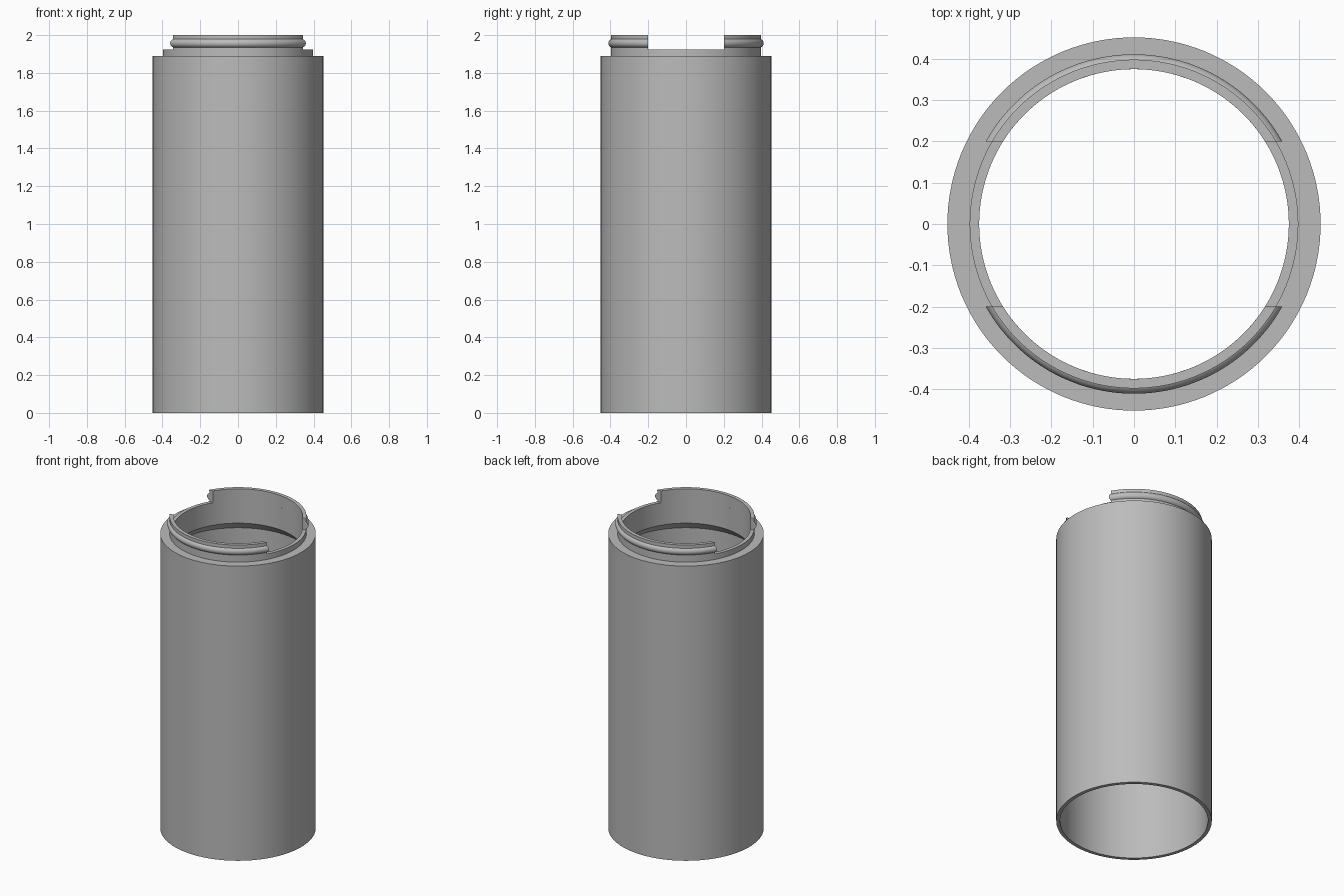
import bpy, bmesh, math

if "Cube" in bpy.data.objects:
    bpy.data.objects.remove(bpy.data.objects["Cube"], do_unlink=True)

grey = bpy.data.materials.new("plain grey")
grey.use_nodes = True
colour = (0.5, 0.5, 0.5, 1)
grey.diffuse_color = colour
grey.node_tree.nodes["Principled BSDF"].inputs["Base Color"].default_value = colour


def sweep(name, profile, steps, span=None):
    """Sweep a closed (radius, z) profile round z; span(r) gives the arc's two angles."""
    bm = bmesh.new()
    rows = []
    for r, z in profile:
        a, b = span(r) if span else (0, math.tau)
        count = steps + 1 if span else steps
        angles = [a + (b - a) * i / steps for i in range(count)]
        rows.append([bm.verts.new((r * math.cos(t), r * math.sin(t), z)) for t in angles])
    for p, q in zip(rows, rows[1:] + rows[:1]):
        for i in range(steps):
            j = (i + 1) % len(p)
            bm.faces.new((p[i], p[j], q[j], q[i]))
    if span:
        for end in (0, -1):
            bm.faces.new([row[end] for row in rows])
    bmesh.ops.recalc_face_normals(bm, faces=bm.faces)
    mesh = bpy.data.meshes.new(name)
    bm.to_mesh(mesh)
    bm.free()
    mesh.materials.append(grey)
    obj = bpy.data.objects.new(name, mesh)
    bpy.context.collection.objects.link(obj)
    bpy.ops.object.select_all(action="DESELECT")
    obj.select_set(True)
    bpy.context.view_layer.objects.active = obj
    bpy.ops.object.shade_smooth_by_angle(angle=math.radians(30))
    return obj


bore, neck, top = 0.375, 0.398, 1.925

# Hollow body with a stepped neck and a chamfer inside below the neck
sweep("tube_body", [(0.43, 0), (0.452, 0), (0.452, 1.89), (neck, 1.89),
                    (neck, top), (bore, top), (bore, 1.78), (0.43, 1.725)], 128)

# Rounded snap bead on the outside of each clip
bead = []
for i in range(13):
    t = math.radians(-63 + 126 * i / 12)
    bead.append((0.387 + 0.024 * math.cos(t), 1.957 + 0.024 * math.sin(t)))
clip = [(bore, top), (neck, top)] + bead + [(neck, 2), (bore, 2)]


# Two facing clips, their ends cut square across at the same depth
def clip_span(r):
    a = math.asin(0.2 / r)
    return a, math.pi - a


sweep("back_clip", clip, 64, clip_span)
sweep("front_clip", clip, 64, lambda r: tuple(t + math.pi for t in clip_span(r)))
